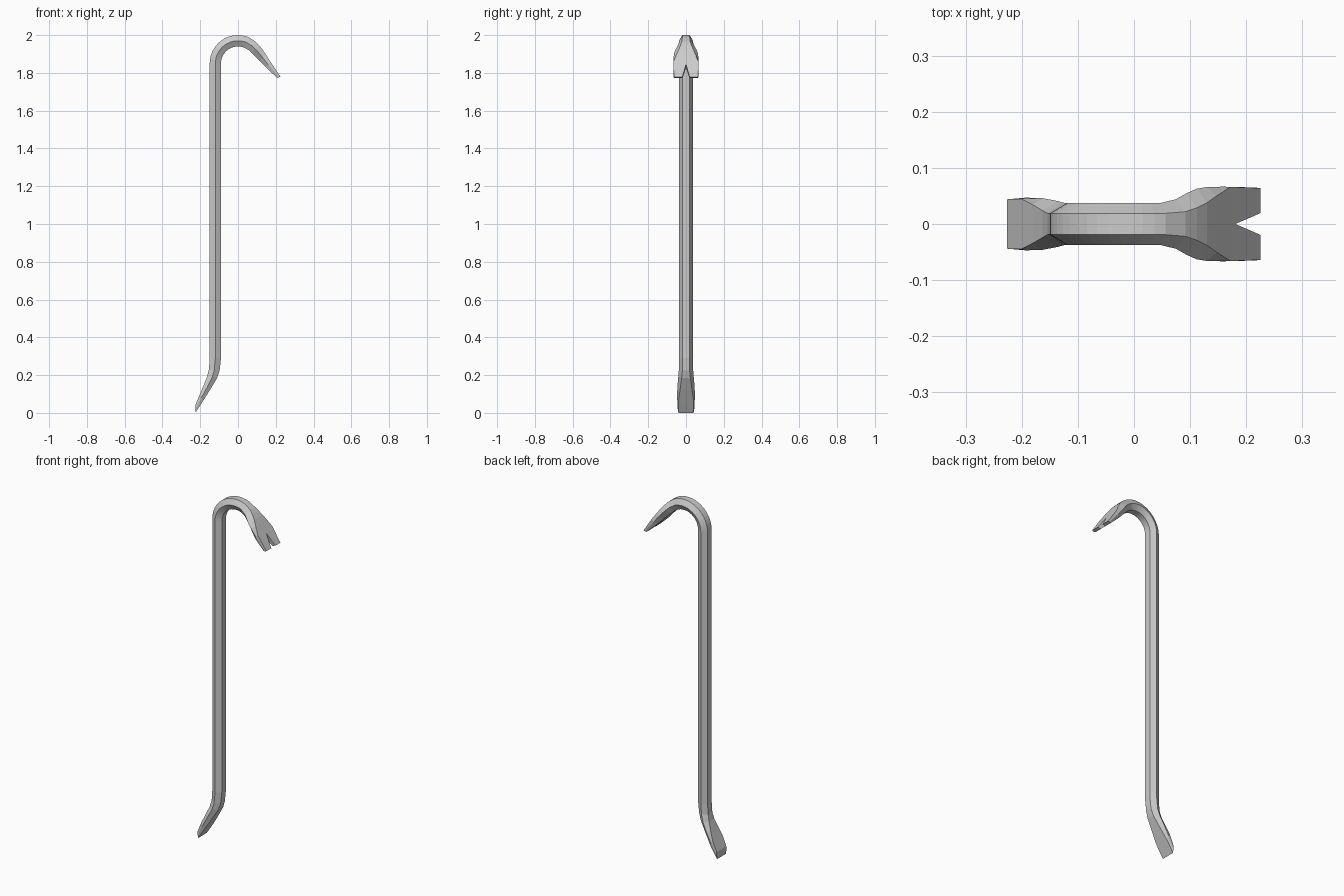
import bpy, bmesh, math

if "Cube" in bpy.data.objects:
    bpy.data.objects.remove(bpy.data.objects["Cube"])

# Stations: outer x,z | inner x,z | half widths of outer flat, middle ridge, inner flat
F, M = 0.019, 0.037
stations = [
    (-0.226, 0.042, -0.226, 0.000, 0.044, 0.044, 0.040),   # chisel tip
    (-0.201, 0.100, -0.185, 0.063, 0.045, 0.047, 0.040),
    (-0.180, 0.150, -0.146, 0.125, 0.034, 0.046, 0.031),
    (-0.163, 0.193, -0.110, 0.186, 0.024, 0.041, 0.023),
    (-0.154, 0.230, -0.097, 0.225, F, 0.038, F),
    (-0.150, 0.290, -0.090, 0.290, F, M, F),               # straight shaft
    (-0.150, 1.780, -0.090, 1.780, F, M, F),
]
# Hook: concentric arcs
for i in range(15):
    a = math.radians(180 - 8 * i)
    c, s = math.cos(a), math.sin(a)
    stations.append((0.15 * c, 1.85 + 0.15 * s, 0.09 * c, 1.85 + 0.09 * s, F, M, F))
# Flared claw
stations += [
    (0.092, 1.966, 0.057, 1.920, 0.022, 0.044, 0.021),
    (0.112, 1.946, 0.076, 1.902, 0.029, 0.055, 0.026),
    (0.130, 1.924, 0.094, 1.884, 0.038, 0.063, 0.033),
    (0.147, 1.898, 0.114, 1.864, 0.050, 0.066, 0.042),
    (0.172, 1.859, 0.148, 1.829, 0.066, 0.0665, 0.056),
    (0.225, 1.779, 0.207, 1.774, 0.064, 0.065, 0.062),
]

bm = bmesh.new()
rings = []
for ox, oz, ix, iz, wo, wm, wi in stations:
    mx, mz = (ox + ix) / 2, (oz + iz) / 2
    pts = [(ox, -wo, oz), (ox, wo, oz), (mx, wm, mz),
           (ix, wi, iz), (ix, -wi, iz), (mx, -wm, mz)]
    rings.append([bm.verts.new(p) for p in pts])
for r, q in zip(rings, rings[1:]):
    for k in range(6):
        n = (k + 1) % 6
        bm.faces.new((r[k], r[n], q[n], q[k]))
bm.faces.new(rings[0])
bm.faces.new(rings[-1])
bmesh.ops.recalc_face_normals(bm, faces=bm.faces)
me = bpy.data.meshes.new("crowbar")
bm.to_mesh(me)
bm.free()
bar = bpy.data.objects.new("crowbar", me)
bpy.context.collection.objects.link(bar)

# Nail notch: wedge cutter running through the claw
bm = bmesh.new()
dx, dz = 0.55, -0.835          # along the claw
nx, nz = 0.835, 0.55           # through the claw
layers = []
for t in (-0.1, 0.1):
    px, pz = 0.180 + nx * t, 1.846 + nz * t
    layers.append([bm.verts.new((px + dx * d, y, pz + dz * d))
                   for d, y in ((0, 0), (0.16, 0.038), (0.16, -0.038))])
bm.faces.new(layers[0])
bm.faces.new(layers[1])
for k in range(3):
    n = (k + 1) % 3
    bm.faces.new((layers[0][k], layers[0][n], layers[1][n], layers[1][k]))
bmesh.ops.recalc_face_normals(bm, faces=bm.faces)
cm = bpy.data.meshes.new("notch_cutter")
bm.to_mesh(cm)
bm.free()
cutter = bpy.data.objects.new("notch_cutter", cm)
bpy.context.collection.objects.link(cutter)
cutter.hide_render = True

mod = bar.modifiers.new("notch", 'BOOLEAN')
mod.object = cutter
mod.operation = 'DIFFERENCE'
mod.solver = 'EXACT'
bpy.context.view_layer.objects.active = bar
bar.select_set(True)
bpy.ops.object.modifier_apply(modifier="notch")
bpy.data.objects.remove(cutter, do_unlink=True)
